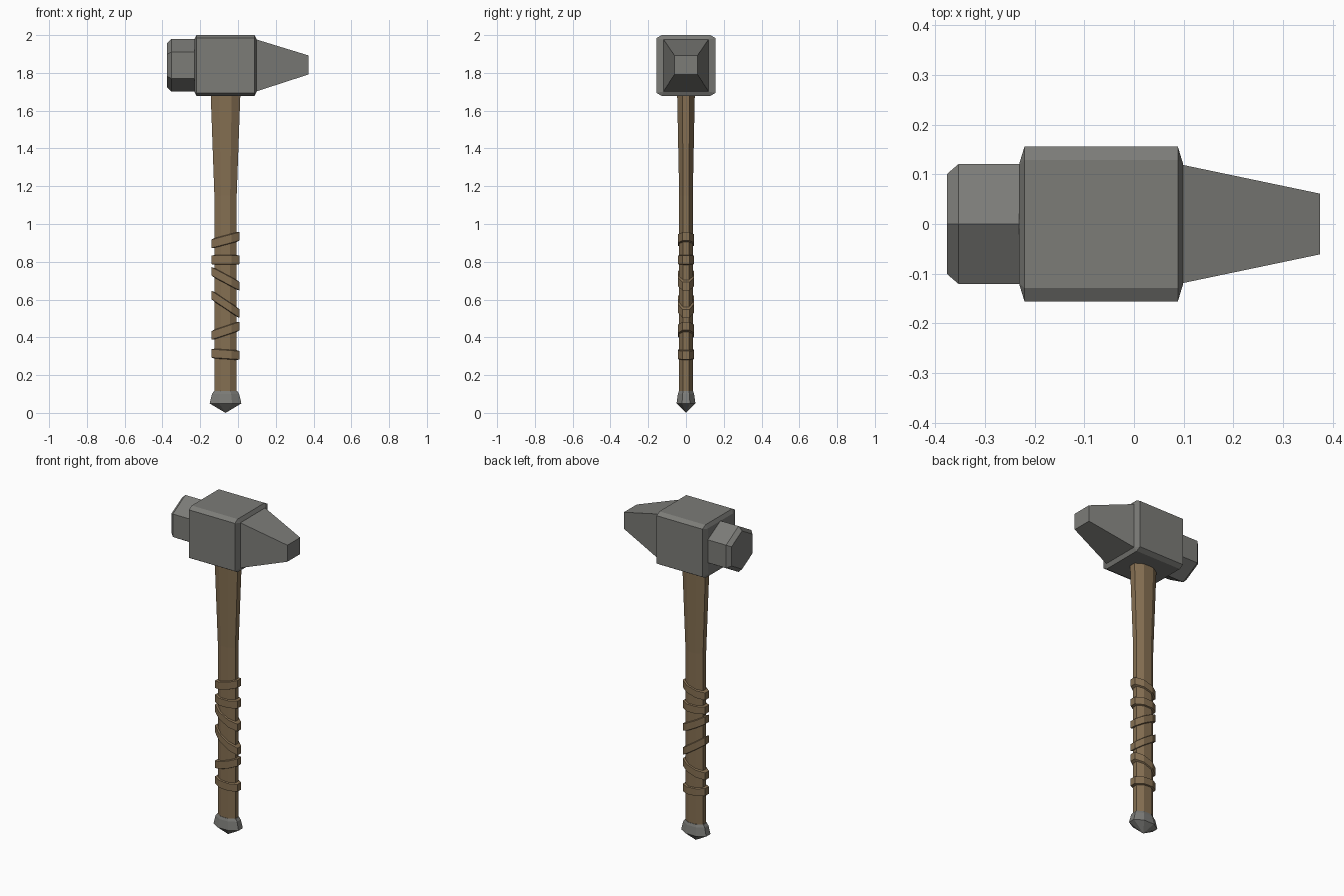
import bpy, bmesh, math

if "Cube" in bpy.data.objects:
    bpy.data.objects.remove(bpy.data.objects["Cube"])

def material(name, rgb):
    m = bpy.data.materials.new(name)
    m.diffuse_color = (*rgb, 1)
    m.use_nodes = True
    m.node_tree.nodes["Principled BSDF"].inputs["Base Color"].default_value = m.diffuse_color
    return m

STEEL = material("grey steel", (0.20, 0.20, 0.187))
WOOD = material("brown wood", (0.235, 0.16, 0.085))
CX = -0.066  # handle axis

def loft(name, rings, mat):
    """Skin a list of equally long point rings and cap both ends."""
    bm = bmesh.new()
    vs = [[bm.verts.new(p) for p in r] for r in rings]
    n = len(rings[0])
    for a, b in zip(vs, vs[1:]):
        for i in range(n):
            j = (i + 1) % n
            bm.faces.new((a[i], a[j], b[j], b[i]))
    bm.faces.new(vs[0])
    bm.faces.new(vs[-1])
    bmesh.ops.remove_doubles(bm, verts=bm.verts, dist=1e-5)
    bmesh.ops.recalc_face_normals(bm, faces=bm.faces)
    me = bpy.data.meshes.new(name)
    bm.to_mesh(me)
    bm.free()
    me.materials.append(mat)
    ob = bpy.data.objects.new(name, me)
    bpy.context.collection.objects.link(ob)
    return ob

def octagon(z, hx, hy, slope=0.0):
    """Flat-sided octagon round the handle; slope tilts it along x."""
    k = 1 / math.cos(math.pi / 8)
    pts = []
    for i in range(8):
        a = math.pi / 8 + i * math.pi / 4
        dx = hx * k * math.cos(a)
        pts.append((CX + dx, hy * k * math.sin(a), z + slope * dx))
    return pts

def chamfer_rect(x, hy, hz, cy, cz, zc):
    """Rectangle in the yz plane with cut corners."""
    return [(x, sy * y, zc + sz * z) for sy, sz, y, z in (
        (1, 1, hy - cy, hz), (1, 1, hy, hz - cz),
        (1, -1, hy, hz - cz), (1, -1, hy - cy, hz),
        (-1, -1, hy - cy, hz), (-1, -1, hy, hz - cz),
        (-1, 1, hy, hz - cz), (-1, 1, hy - cy, hz))]

def rect(x, hy, z0, z1):
    return [(x, -hy, z0), (x, hy, z0), (x, hy, z1), (x, -hy, z1)]

def hexagon(x, r):
    return [(x, r * math.sin(i * math.pi / 3), 1.84 + r * math.cos(i * math.pi / 3))
            for i in range(6)]

# head block with bevelled edges
ZC = 1.839
loft("head_block", [
    chamfer_rect(-0.231, 0.120, 0.139, 0.001, 0.001, ZC),
    chamfer_rect(-0.220, 0.156, 0.161, 0.027, 0.016, ZC),
    chamfer_rect(0.088, 0.156, 0.161, 0.027, 0.016, ZC),
    chamfer_rect(0.099, 0.120, 0.139, 0.001, 0.001, ZC)], STEEL)

# tapered peen
loft("head_peen", [rect(0.097, 0.119, 1.702, 1.977),
                   rect(0.374, 0.061, 1.792, 1.892)], STEEL)

# hexagonal striking face
loft("striking_face", [hexagon(-0.225, 0.139), hexagon(-0.353, 0.139),
                       hexagon(-0.376, 0.116)], STEEL)

# handle, flaring towards the head
loft("handle", [octagon(0.06, 0.059, 0.036), octagon(1.15, 0.059, 0.036),
                octagon(1.70, 0.079, 0.047)], WOOD)

# pointed pommel
loft("pommel", [octagon(0.0, 0.0001, 0.0001)[:8], octagon(0.05, 0.084, 0.050),
                octagon(0.10, 0.072, 0.043), octagon(0.115, 0.062, 0.038)], STEEL)

# tilted grip wraps: centre height on the left and on the right
for i, (zl, zr) in enumerate([(0.895, 0.935), (0.81, 0.81), (0.75, 0.67),
                              (0.625, 0.525), (0.41, 0.46), (0.315, 0.305)]):
    z, s, h = (zl + zr) / 2, (zr - zl) / 0.15, 0.026
    loft(f"grip_wrap_{i + 1}", [
        octagon(z - h, 0.058, 0.035, s), octagon(z - h + 0.004, 0.075, 0.043, s),
        octagon(z + h - 0.004, 0.075, 0.043, s), octagon(z + h, 0.058, 0.035, s)], WOOD)
